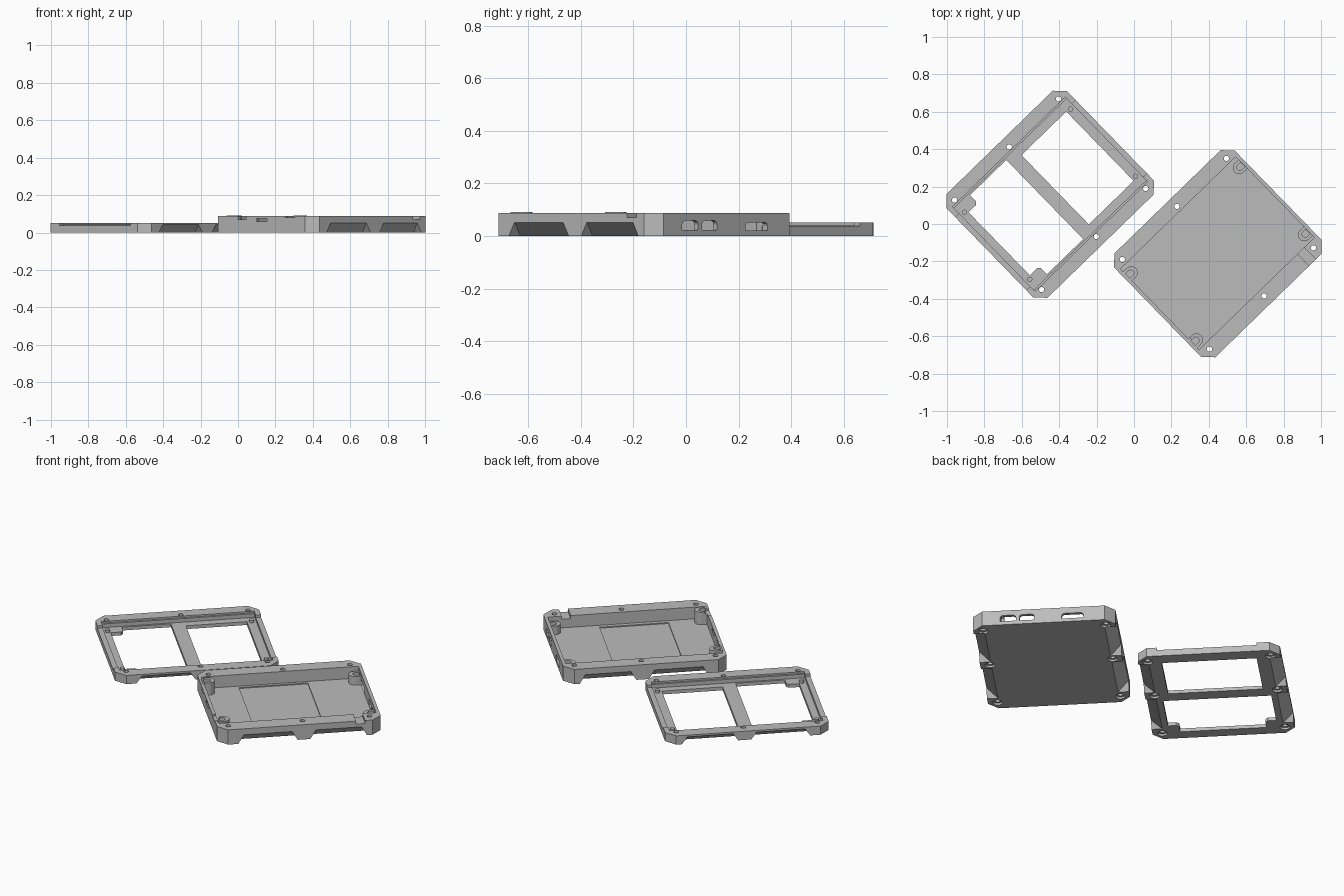
import bpy, bmesh, math
from mathutils import Matrix

if "Cube" in bpy.data.objects:
    bpy.data.objects.remove(bpy.data.objects["Cube"])

grey = bpy.data.materials.new("plain grey")
grey.diffuse_color = (0.5, 0.5, 0.5, 1)
grey.use_nodes = True
grey.node_tree.nodes["Principled BSDF"].inputs["Base Color"].default_value = grey.diffuse_color

HU, HV, CH = 0.449, 0.387, 0.053      # half length, half width, corner chamfer
ANGLE = math.radians(44.2)


def add(name, bm):
    bmesh.ops.recalc_face_normals(bm, faces=bm.faces)
    me = bpy.data.meshes.new(name)
    bm.to_mesh(me)
    bm.free()
    me.materials.append(grey)
    ob = bpy.data.objects.new(name, me)
    bpy.context.collection.objects.link(ob)
    return ob


def loft(name, low, high):
    """Solid between two matching rings of 3D points."""
    bm = bmesh.new()
    a = [bm.verts.new(p) for p in low]
    b = [bm.verts.new(p) for p in high]
    n = len(a)
    bm.faces.new(a[::-1])
    bm.faces.new(b)
    for i in range(n):
        j = (i + 1) % n
        bm.faces.new((a[i], a[j], b[j], b[i]))
    return add(name, bm)


def prism(name, pts, z0, z1):
    return loft(name, [(x, y, z0) for x, y in pts], [(x, y, z1) for x, y in pts])


def box(name, u0, u1, v0, v1, z0, z1):
    return prism(name, [(u0, v0), (u1, v0), (u1, v1), (u0, v1)], z0, z1)


def disc(u, v, r, n=20):
    return [(u + r * math.cos(2 * math.pi * i / n), v + r * math.sin(2 * math.pi * i / n))
            for i in range(n)]


def octagon(hu, hv, c):
    return [(hu, c - hv), (hu, hv - c), (hu - c, hv), (c - hu, hv),
            (-hu, hv - c), (-hu, c - hv), (c - hu, -hv), (hu - c, -hv)]


def combine(ob, other, op='DIFFERENCE'):
    mod = ob.modifiers.new("cut", 'BOOLEAN')
    mod.operation, mod.solver, mod.object = op, 'EXACT', other
    bpy.context.view_layer.objects.active = ob
    bpy.ops.object.modifier_apply(modifier=mod.name)
    bpy.data.objects.remove(other)


def shell(name, height, scallop):
    """Chamfered block with tapered scallops between feet on both long sides."""
    ob = prism(name, octagon(HU, HV, CH), 0, height)
    for s in (-1, 1):
        for u0, u1 in ((-0.31, -0.045), (0.085, 0.335)):
            e = 0.03 * 1.2
            low = [(u0 - e, s * 0.5, -0.01), (u1 + e, s * 0.5, -0.01),
                   (u1 + e, s * 0.315, -0.01), (u0 - e, s * 0.315, -0.01)]
            high = [(u0, s * 0.5, scallop), (u1, s * 0.5, scallop),
                    (u1, s * HV, scallop), (u0, s * HV, scallop)]
            combine(ob, loft("scallop", low, high))
    return ob


def screw_holes(ob):
    for s in (-1, 1):
        for u in (-0.388, 0.02, 0.388):
            combine(ob, prism("hole", disc(u, s * 0.334, 0.014), -0.1, 0.2))
            combine(ob, prism("head_pocket", disc(u, s * 0.334, 0.027), -0.1, 0.012))


def place(ob, x, y):
    ob.matrix_world = Matrix.Translation((x, y, 0)) @ Matrix.Rotation(ANGLE, 4, 'Z')


# --- tray: deep lower half ---
tray = shell("tray", 0.088, 0.052)
combine(tray, box("cavity", -0.43, 0.43, -0.297, 0.305, 0.018, 0.2))
combine(tray, box("floor_recess", -0.228, 0.15, -0.273, 0.287, 0.012, 0.1))

# mounting posts with slots, against the end walls
for su in (-1, 1):
    top = 0.092 if su < 0 else 0.07
    for sv in (-1, 1):
        arc = [(su * (0.402 - 0.034 * math.cos(t)), sv * 0.25 + 0.034 * math.sin(t))
               for t in [math.pi * (i / 10 - 0.5) for i in range(11)]]
        arc += [(su * 0.437, sv * 0.25 + 0.034), (su * 0.437, sv * 0.25 - 0.034)]
        post = prism("post", arc, 0.01, top)
        slot = [(su * (0.407 - 0.017 * math.cos(t)), sv * 0.25 + 0.017 * math.sin(t))
                for t in [math.pi * (i / 8 - 0.5) for i in range(9)]]
        slot += [(su * 0.428, sv * 0.25 + 0.017), (su * 0.428, sv * 0.25 - 0.017)]
        combine(post, prism("slot", slot, 0.03, 0.2))
        combine(tray, post, 'UNION')

# rounded port openings in one end wall
for v0, v1, z0, z1 in ((-0.235, -0.15, 0.022, 0.058), (-0.13, -0.05, 0.022, 0.058),
                       (0.1, 0.218, 0.02, 0.052)):
    r = 0.014
    prof = [(v0, z0), (v1, z0), (v1, z1 - r), (v1 - 0.3 * r, z1 - 0.3 * r), (v1 - r, z1),
            (v0 + r, z1), (v0 + 0.3 * r, z1 - 0.3 * r), (v0, z1 - r)]
    combine(tray, loft("port", [(0.42, v, z) for v, z in prof],
                       [(0.5, v, z) for v, z in prof]))

# cable notch through a long wall, and small notches in the other end wall
combine(tray, box("cable_notch", 0.305, 0.355, -0.5, -0.29, 0.07, 0.2))
for v, w, z in ((0.15, 0.03, 0.07), (0.0, 0.04, 0.06), (-0.22, 0.04, 0.08)):
    combine(tray, box("end_notch", -0.5, -0.42, v - w, v + w, z, z + 0.015))
screw_holes(tray)
place(tray, 0.4485, -0.159)

# --- frame: shallow upper half with two windows ---
frame = shell("frame", 0.052, 0.042)
combine(frame, box("cavity", -0.42, 0.42, -0.305, 0.305, 0.02, 0.2))
combine(frame, box("rim_step", -0.42, 0.42, -0.316, 0.316, 0.042, 0.2))
combine(frame, box("window", 0.036, 0.37, -0.26, 0.257, -0.1, 0.1))
t = 0.07                               # corner tabs of the second window
combine(frame, prism("window", [
    (-0.04, -0.295), (-0.04, 0.295), (-0.38 + t, 0.295), (-0.38 + t, 0.25),
    (-0.38 + 0.8 * t, 0.235), (-0.38, 0.235), (-0.38, -0.235),
    (-0.38 + 0.8 * t, -0.235), (-0.38 + t, -0.25), (-0.38 + t, -0.295)], -0.1, 0.1))

# lowered end walls
for s in (-1, 1):
    a, b = sorted((s * 0.41, s * 0.5))
    combine(frame, box("end_gap", a, b, -0.28, 0.265, 0.037, 0.2))

# small locating pegs on the ledge corners
for su in (-1, 1):
    for sv in (-1, 1):
        combine(frame, prism("peg", disc(su * 0.395, sv * 0.25, 0.014, 12), 0.01, 0.035), 'UNION')
screw_holes(frame)
place(frame, -0.4485, 0.159)
